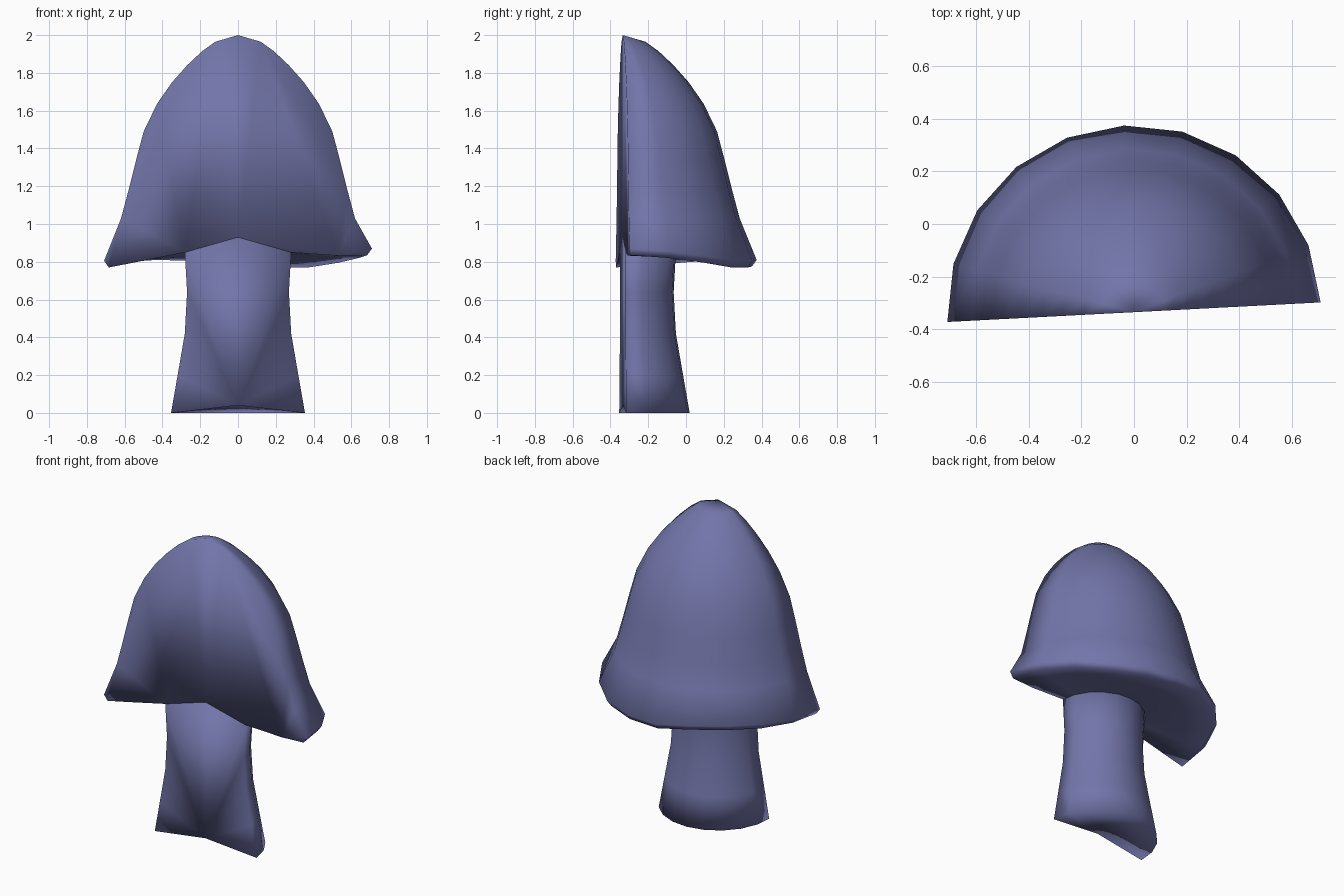
import bpy, bmesh, math

if "Cube" in bpy.data.objects:
    bpy.data.objects.remove(bpy.data.objects["Cube"])

CY = -0.335              # axis of the half-turn
TURN = math.radians(3)   # the cut face is slightly turned
N = 10                   # sides over the half circle


def half_turn(name, profile, waves=None):
    """Half-revolve (radius, z, wave weight) points that start and end on the axis; cap the cut."""
    bm = bmesh.new()
    rings = []
    for r, z, w in profile:
        if r == 0:
            rings.append([bm.verts.new((0, CY, z))] * (N + 1))
            continue
        ring = []
        for i in range(N + 1):
            a = TURN + math.pi * i / N
            dz = w * waves[i] if waves else 0
            ring.append(bm.verts.new((r * math.cos(a), CY + r * math.sin(a), z + dz)))
        rings.append(ring)
    for a, b in zip(rings, rings[1:]):
        for i in range(N):
            vs = list(dict.fromkeys((a[i], b[i], b[i + 1], a[i + 1])))
            bm.faces.new(vs)
    # flat cut face, one half on each side of the axis
    bm.faces.new([ring[0] for ring in rings])
    bm.faces.new([ring[N] for ring in rings])
    bmesh.ops.recalc_face_normals(bm, faces=bm.faces)
    for f in bm.faces:
        f.smooth = True
    mesh = bpy.data.meshes.new(name)
    bm.to_mesh(mesh)
    bm.free()
    ob = bpy.data.objects.new(name, mesh)
    bpy.context.collection.objects.link(ob)
    mat = bpy.data.materials.get("violet") or bpy.data.materials.new("violet")
    mat.diffuse_color = (0.17, 0.18, 0.40, 1)
    mat.use_nodes = True
    mat.node_tree.nodes["Principled BSDF"].inputs["Base Color"].default_value = mat.diffuse_color
    mesh.materials.append(mat)
    return ob


# cap: bell with a wavy rim and a hollowed underside
rim_waves = [0.065, 0.05, 0.025, 0.0, 0.0, 0.005, 0.035, 0.04, 0.03, 0.015, 0.0]
half_turn("mushroom_cap", [
    (0, 2.0, 0), (0.12, 1.965, 0), (0.19, 1.915, 0), (0.27, 1.84, 0), (0.35, 1.75, 0),
    (0.43, 1.635, 0), (0.50, 1.49, 0), (0.54, 1.34, 0), (0.58, 1.18, 0),
    (0.62, 1.03, 0), (0.71, 0.805, 1), (0.685, 0.77, 1),
    (0.53, 0.80, 0.5), (0.28, 0.85, 0), (0, 0.93, 0)], rim_waves)

# stem: waisted, with a slightly hollow foot
half_turn("mushroom_stem", [
    (0, 0.93, 0), (0.282, 0.85, 0), (0.27, 0.64, 0), (0.282, 0.42, 0),
    (0.32, 0.20, 0), (0.355, 0.0, 0), (0, 0.04, 0)])
